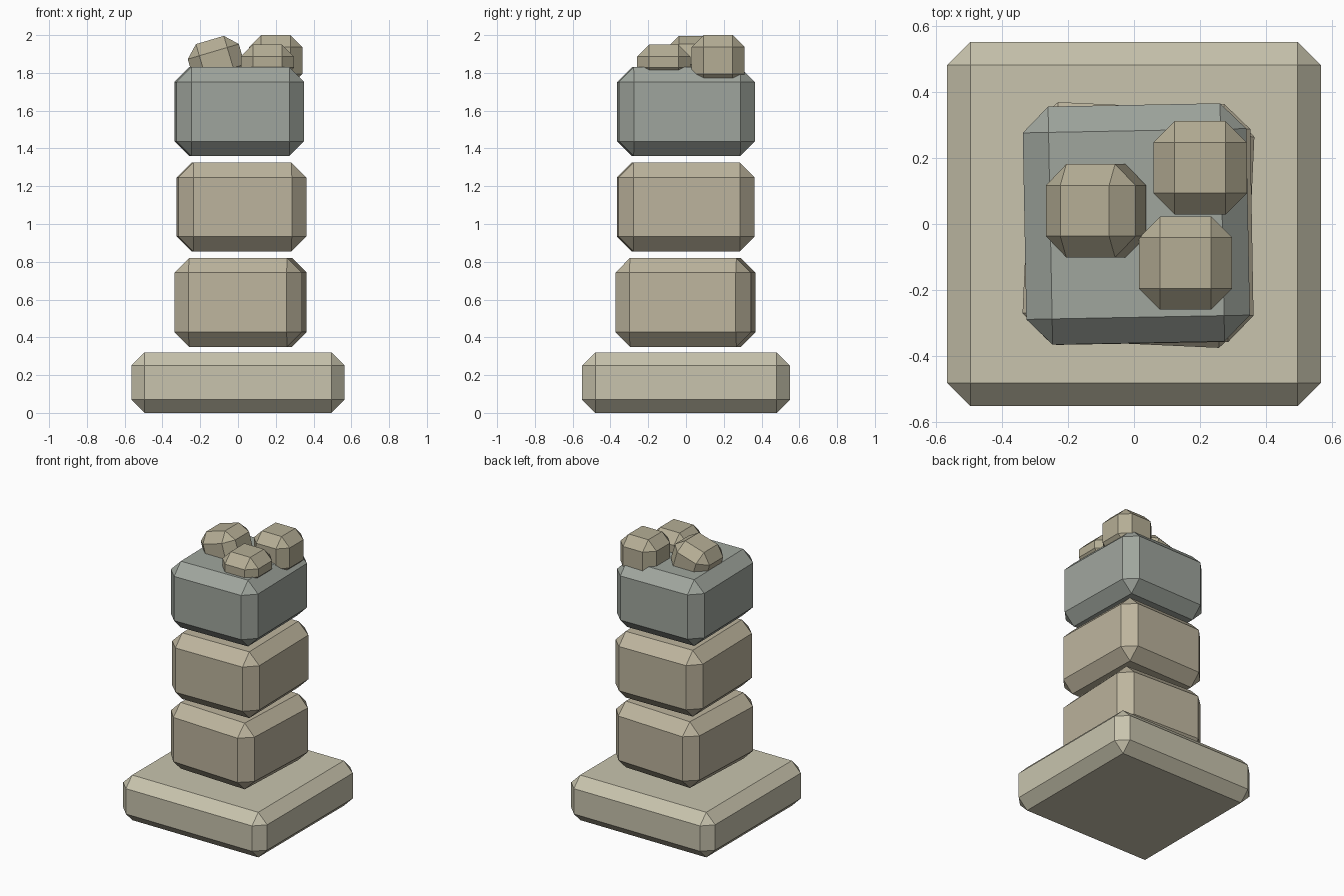
import bpy, bmesh
from math import radians
from mathutils import Matrix, Euler

if "Cube" in bpy.data.objects:
    bpy.data.objects.remove(bpy.data.objects["Cube"])


def material(name, rgb):
    m = bpy.data.materials.new(name)
    m.diffuse_color = (*rgb, 1)
    m.use_nodes = True
    m.node_tree.nodes["Principled BSDF"].inputs["Base Color"].default_value = m.diffuse_color
    return m


def chamfered_block(name, size, loc, chamfer, mat, rot=(0, 0, 0)):
    """Box with a single flat chamfer on every edge."""
    bm = bmesh.new()
    bmesh.ops.create_cube(bm, size=1, matrix=Matrix.Diagonal((*size, 1)))
    bmesh.ops.bevel(bm, geom=bm.edges[:], offset=chamfer, offset_type='OFFSET',
                    segments=1, profile=0.5, affect='EDGES')
    mesh = bpy.data.meshes.new(name)
    bm.to_mesh(mesh)
    bm.free()
    mesh.materials.append(mat)
    ob = bpy.data.objects.new(name, mesh)
    ob.location = loc
    ob.rotation_euler = Euler([radians(a) for a in rot])
    bpy.context.collection.objects.link(ob)
    return ob


pale = material("pale_stone", (0.58, 0.55, 0.42))
tan = material("tan_stone", (0.51, 0.46, 0.34))
grey = material("grey_stone", (0.35, 0.38, 0.34))
rubble = material("rubble_stone", (0.46, 0.42, 0.30))

# Wide base slab
chamfered_block("base_slab", (1.13, 1.10, 0.32), (0, 0, 0.16), 0.07, pale)

# Stacked column blocks, each slightly twisted and shifted
blocks = [
    ("lower_block", 0.0135, -0.003, 0.585, -2.6, tan),
    ("middle_block", 0.0185, -0.001, 1.09, 1.0, tan),
    ("upper_block", 0.007, 0.0, 1.595, 1.1, grey),
]
for name, x, y, z, twist, mat in blocks:
    chamfered_block(name, (0.676, 0.72, 0.47), (x, y, z), 0.078, mat, (0, 0, twist))

# Loose rubble resting on top
stones = [
    ("tilted_stone", -0.115, 0.04, 1.859, 0.24, -16.5),
    ("tall_stone", 0.2, 0.17, 1.865, 0.27, 0),
    ("low_stone", 0.156, -0.118, 1.857, 0.186, 0),
]
for name, x, y, z, height, tilt in stones:
    chamfered_block(name, (0.282, 0.282, height), (x, y, z), 0.064, rubble, (0, tilt, 0))
